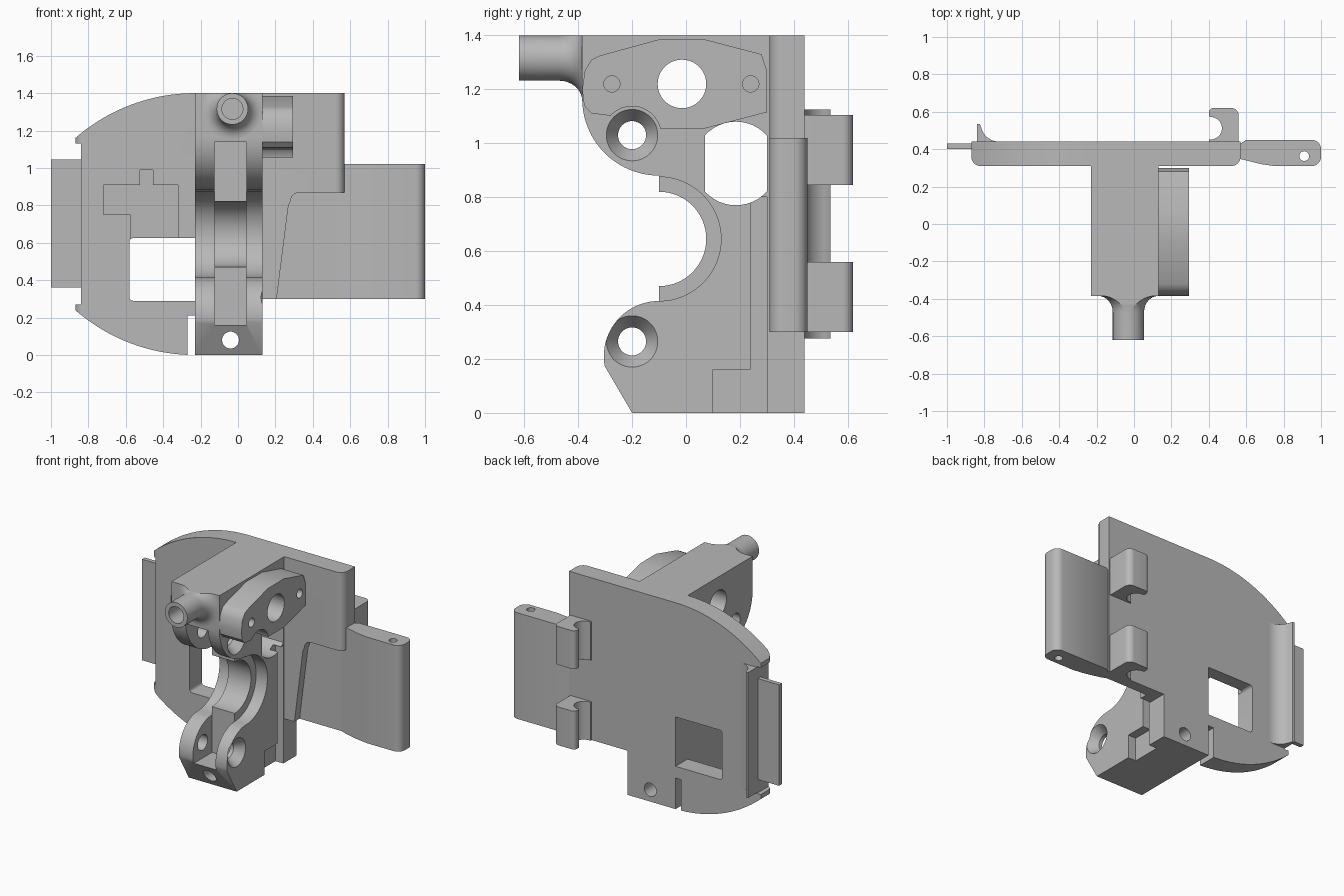
import bpy, bmesh
from math import sin, cos, radians, pi
from mathutils import Vector

cube = bpy.data.objects.get("Cube")
if cube:
    bpy.data.objects.remove(cube, do_unlink=True)

grey = bpy.data.materials.new("plain grey")
grey.use_nodes = True
tone = (0.48, 0.48, 0.48, 1)
grey.diffuse_color = tone
grey.node_tree.nodes["Principled BSDF"].inputs["Base Color"].default_value = tone


def arc(cx, cy, r, a0, a1, n=16):
    steps = [radians(a0 + (a1 - a0) * i / n) for i in range(n + 1)]
    return [(cx + r * cos(a), cy + r * sin(a)) for a in steps]


def place(axis, p, d):
    u, v = p
    return {"x": (d, u, v), "y": (u, d, v), "z": (u, v, d)}[axis]


def loft(name, axis, sections):
    """Bridge matching outlines placed at depths along an axis and cap both ends."""
    bm = bmesh.new()
    rings = [[bm.verts.new(place(axis, p, d)) for p in pts] for pts, d in sections]
    n = len(rings[0])
    for a, b in zip(rings, rings[1:]):
        for i in range(n):
            bm.faces.new((a[i], a[(i + 1) % n], b[(i + 1) % n], b[i]))
    bm.faces.new(rings[0])
    bm.faces.new(rings[-1])
    bmesh.ops.recalc_face_normals(bm, faces=bm.faces)
    me = bpy.data.meshes.new(name)
    bm.to_mesh(me)
    bm.free()
    me.materials.append(grey)
    ob = bpy.data.objects.new(name, me)
    bpy.context.collection.objects.link(ob)
    return ob


def prism(name, axis, pts, a, b):
    return loft(name, axis, [(pts, a), (pts, b)])


def rod(axis, c, a, b, r, r2=None):
    def ring(q):
        return arc(*c, q, 0, 360 - 360 / 48, 47)
    return loft("cutter", axis, [(ring(r), a), (ring(r2 or r), b)])


def rect(u0, v0, u1, v1):
    return [(u0, v0), (u1, v0), (u1, v1), (u0, v1)]


def boolean(ob, cutter, op="DIFFERENCE"):
    mod = ob.modifiers.new("shape", "BOOLEAN")
    mod.operation, mod.object, mod.solver = op, cutter, "EXACT"
    bpy.context.view_layer.objects.active = ob
    bpy.ops.object.modifier_apply(modifier=mod.name)
    bpy.data.objects.remove(cutter, do_unlink=True)


def smooth(ob):
    bpy.ops.object.select_all(action="DESELECT")
    ob.select_set(True)
    bpy.context.view_layer.objects.active = ob
    bpy.ops.object.shade_smooth_by_angle(angle=radians(35))


# Back plate with curved left corners, side ears and bottom slot
R = 0.973
outline = [(0.57, 1.4)] + arc(-0.23, 1.4 - R, R, 90, 131.1, 24)
outline += [(-0.87, 1.13), (-0.84, 1.13), (-0.84, 0.27), (-0.87, 0.27)]
outline += arc(-0.23, R, R, 228.9, 267.6, 24)
outline += [(-0.27, 0.21), (-0.23, 0.21), (-0.23, 0), (0.13, 0), (0.13, 0.3), (0.57, 0.3)]
plate = prism("back_plate", "y", outline, 0.305, 0.44)
rounding = [(0.57, 0.5), (-0.9, 0.5), (-0.87, 0.45)] + arc(-0.82, 0.36, 0.05, 180, 270, 8)
rounding += arc(0.52, 0.36, 0.05, 270, 360, 8)
rounding[-1] = (0.571, 0.36)
rounding[0] = (0.571, 0.5)
trim = prism("cutter", "z", rounding, -0.1, 1.5)
boolean(plate, trim, "INTERSECT")

# Window, shallow key-shaped pocket and side recess in the plate
window = arc(-0.56, 0.31, 0.02, 180, 270, 5) + [(-0.23, 0.29), (-0.23, 0.625)]
window += arc(-0.56, 0.605, 0.02, 90, 180, 5)
boolean(plate, prism("cutter", "y", window, 0.2, 0.6))
pocket = [(-0.575, 0.6), (-0.575, 0.75), (-0.72, 0.75), (-0.72, 0.91), (-0.525, 0.91),
          (-0.525, 0.99), (-0.455, 0.99), (-0.455, 0.91), (-0.32, 0.91), (-0.32, 0.6)]
boolean(plate, prism("cutter", "y", pocket, 0.2, 0.35))
recess = [(0.2, 0.25), (0.27, 0.8)] + arc(0.33, 0.82, 0.05, 180, 90, 6) + [(0.7, 0.87), (0.7, 0.25)]
boolean(plate, prism("cutter", "y", recess, 0.2, 0.365))

# Central arm: side profile with two lugs and a round bearing seat
profile = [(0.44, 0), (0.44, 1.4), (-0.385, 1.4)]
profile += arc(-0.1, 1.165, 0.285, 180, 270, 20)
profile += arc(-0.1, 0.645, 0.23, 90, -90, 32)
profile += arc(-0.1, 0.21, 0.205, 90, 190, 20) + [(-0.2, 0)]
arm = prism("central_arm", "x", profile, -0.23, 0.13)
boolean(arm, prism("cutter", "x", rect(-0.6, 0.16, -0.1, 1.14), -0.125, 0.045))

# Cross holes: clearance hole, rounded opening and countersunk lug holes
boolean(arm, rod("x", (-0.015, 1.22), -0.4, 0.3, 0.09))
opening = arc(0.185, 0.925, 0.155, 42, 138, 12) + arc(0.185, 0.925, 0.155, 222, 318, 12)
boolean(arm, prism("cutter", "x", opening, -0.4, 0.3))
for z in (0.265, 1.03):
    boolean(arm, rod("x", (-0.2, z), -0.4, 0.3, 0.052))
    boolean(arm, rod("x", (-0.2, z), 0.07, 0.131, 0.052, 0.096))

# Stepped relief on the arm's left face
relief = [(0.1, -0.1), (0.1, 0.16), (0.24, 0.16), (0.24, 0.8), (0.3, 0.8), (0.3, -0.1)]
boolean(arm, prism("cutter", "x", relief, 0.07, 0.3))

# Fore-and-aft hole through the foot
for part in (arm, plate):
    boolean(part, rod("y", (-0.04, 0.08), -0.7, 0.7, 0.045))

# Raised bearing rib in the middle of the seat
rib = prism("bearing_rib", "x", arc(-0.1, 0.645, 0.175, 90, -90, 32)
            + arc(-0.1, 0.645, 0.245, -90, 90, 32), -0.125, 0.045)

# Front spigot with flared root and blind bore
flare = [(arc(-0.03, 1.316, r, 0, 352.5, 47), y) for y, r in
         [(-0.62, 0.084), (-0.47, 0.084)]
         + [(-0.47 + 0.085 * sin(t * pi / 16), 0.084 + 0.075 * (1 - cos(t * pi / 16)))
            for t in range(1, 9)] + [(-0.37, 0.159)]]
spigot = loft("front_spigot", "y", flare)
boolean(spigot, prism("cutter", "x", rect(-0.8, 1.0, 0, 1.4), -0.23, 0.13), "INTERSECT")
boolean(spigot, rod("y", (-0.03, 1.316), -0.7, -0.45, 0.056))

# Side link plate with holes and a scoop around the upper lug hole
link_outline = [(-0.385, 1.2), (-0.375, 1.27), (-0.35, 1.31), (-0.32, 1.325), (-0.1, 1.385),
                (0.07, 1.385), (0.28, 1.33), (0.3, 1.27), (0.3, 1.115), (0.07, 1.055),
                (-0.1, 1.055), (-0.2, 1.08), (-0.3, 1.105), (-0.35, 1.11), (-0.378, 1.14)]
link = prism("side_link", "x", link_outline, 0.125, 0.295)
boolean(link, rod("x", (-0.2, 1.03), 0, 0.4, 0.107))
boolean(link, rod("x", (-0.015, 1.22), 0, 0.4, 0.09))
for y in (-0.275, 0.24):
    boolean(link, rod("x", (y, 1.22), 0.2, 0.4, 0.03))

# Left grip flap with rounded end and pin hole
grip_outline = [(0.46, 0.385), (0.52, 0.366), (0.57, 0.347), (0.62, 0.335), (0.68, 0.32), (0.75, 0.31)]
grip_outline += arc(0.95, 0.36, 0.05, 270, 360, 8) + arc(0.95, 0.4, 0.05, 0, 90, 8)
grip_outline += [(0.6, 0.45), (0.57, 0.43), (0.46, 0.43)]
grip = prism("left_grip", "z", grip_outline, 0.3, 1.02)
boolean(grip, rod("z", (0.91, 0.363), 0.1, 1.2, 0.026))

# Two hooks on the back
hook_outline = [(0.4, 0.43), (0.4, 0.45)] + arc(0.41, 0.512, 0.06, -90, 90, 16)
hook_outline += [(0.4, 0.575)] + arc(0.425, 0.595, 0.025, 180, 90, 6)
hook_outline += arc(0.52, 0.58, 0.04, 90, 0, 8) + [(0.56, 0.43)]
hooks = [prism(name, "z", hook_outline, z, z + 0.26)
         for name, z in (("lower_hook", 0.3), ("upper_hook", 0.845))]

# Right back lip with concave fillet, and thin side tongue
lip_outline = [(-0.84, 0.42), (-0.84, 0.535), (-0.825, 0.535)]
lip_outline += arc(-0.72, 0.54, 0.1, 190, 270, 12) + [(-0.72, 0.42)]
lip = prism("right_lip", "z", lip_outline, 0.275, 1.125)
tongue = prism("right_tongue", "z", rect(-1, 0.4, -0.8, 0.43), 0.36, 1.045)

for part in [plate, arm, rib, spigot, link, grip, lip, tongue] + hooks:
    smooth(part)
